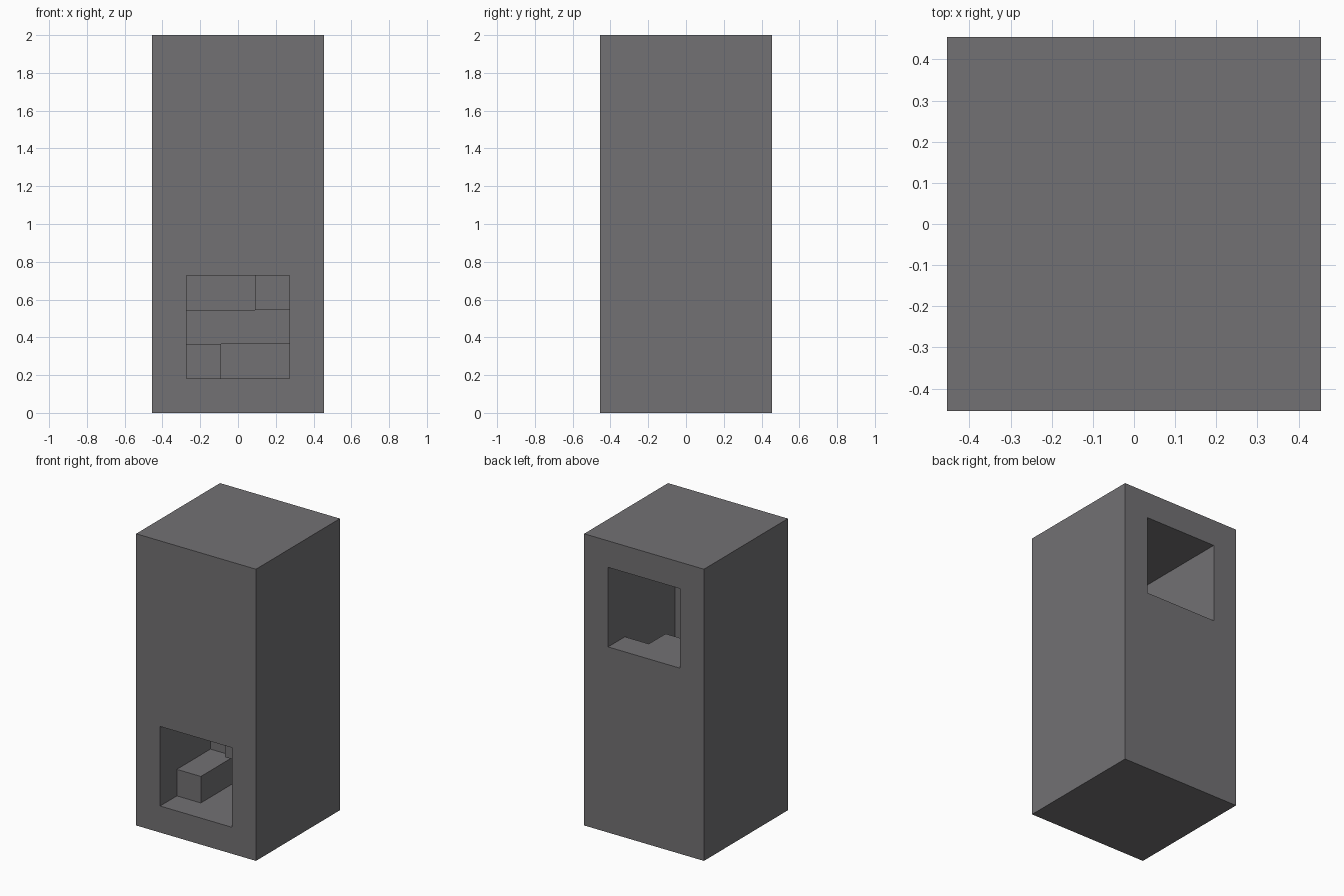
import bpy
import bmesh

U = 1 / 11  # building module: the tower is 10 x 10 x 22 modules

if "Cube" in bpy.data.objects:
    bpy.data.objects.remove(bpy.data.objects["Cube"], do_unlink=True)

stone = bpy.data.materials.new("dark_grey_stone")
stone.use_nodes = True
grey = (0.17, 0.165, 0.173, 1)
stone.diffuse_color = grey
stone.node_tree.nodes["Principled BSDF"].inputs["Base Color"].default_value = grey


def prism(name, profile, x0, x1):
    """Extrude a (y, z) profile along x, all in modules."""
    bm = bmesh.new()
    face = bm.faces.new([bm.verts.new((x0 * U, y * U, z * U)) for y, z in profile])
    ext = bmesh.ops.extrude_face_region(bm, geom=[face])
    verts = [g for g in ext["geom"] if isinstance(g, bmesh.types.BMVert)]
    bmesh.ops.translate(bm, verts=verts, vec=((x1 - x0) * U, 0, 0))
    bmesh.ops.recalc_face_normals(bm, faces=bm.faces)
    mesh = bpy.data.meshes.new(name)
    bm.to_mesh(mesh)
    bm.free()
    mesh.materials.append(stone)
    obj = bpy.data.objects.new(name, mesh)
    bpy.context.collection.objects.link(obj)
    return obj


def block(name, x0, x1, y0, y1, z0, z1):
    return prism(name, [(y0, z0), (y1, z0), (y1, z1), (y0, z1)], x0, x1)


# Tower shell: chamber with a low front doorway and a high back doorway
tower = block("tower_shell", -5, 5, -5, 5, 0, 22)
cutter = prism("chamber_cutter", [(-6, 2), (3, 2), (3, 14), (6, 14),
                                  (6, 20), (-3, 20), (-3, 8), (-6, 8)], -3, 3)
cutter.hide_render = True
mod = tower.modifiers.new("chamber", "BOOLEAN")
mod.operation = "DIFFERENCE"
mod.solver = "EXACT"
mod.object = cutter
bpy.context.view_layer.objects.active = tower
bpy.ops.object.modifier_apply(modifier=mod.name)
bpy.data.objects.remove(cutter, do_unlink=True)

# Spiral stair: each step runs along the next wall, two modules higher
walls = [("right", -3, -1, -3, 3), ("back", -3, 3, 1, 3),
         ("left", 1, 3, -3, 3), ("front", -3, 3, -3, -1)]
for i in range(5):
    side, x0, x1, y0, y1 = walls[i % 4]
    z = 2 + 2 * i
    block(f"step_{i + 1}_{side}", x0, x1, y0, y1, z, z + 2)

# Top landing, level with the back doorway
block("top_landing", -3, 1, 1, 3, 12, 14)
